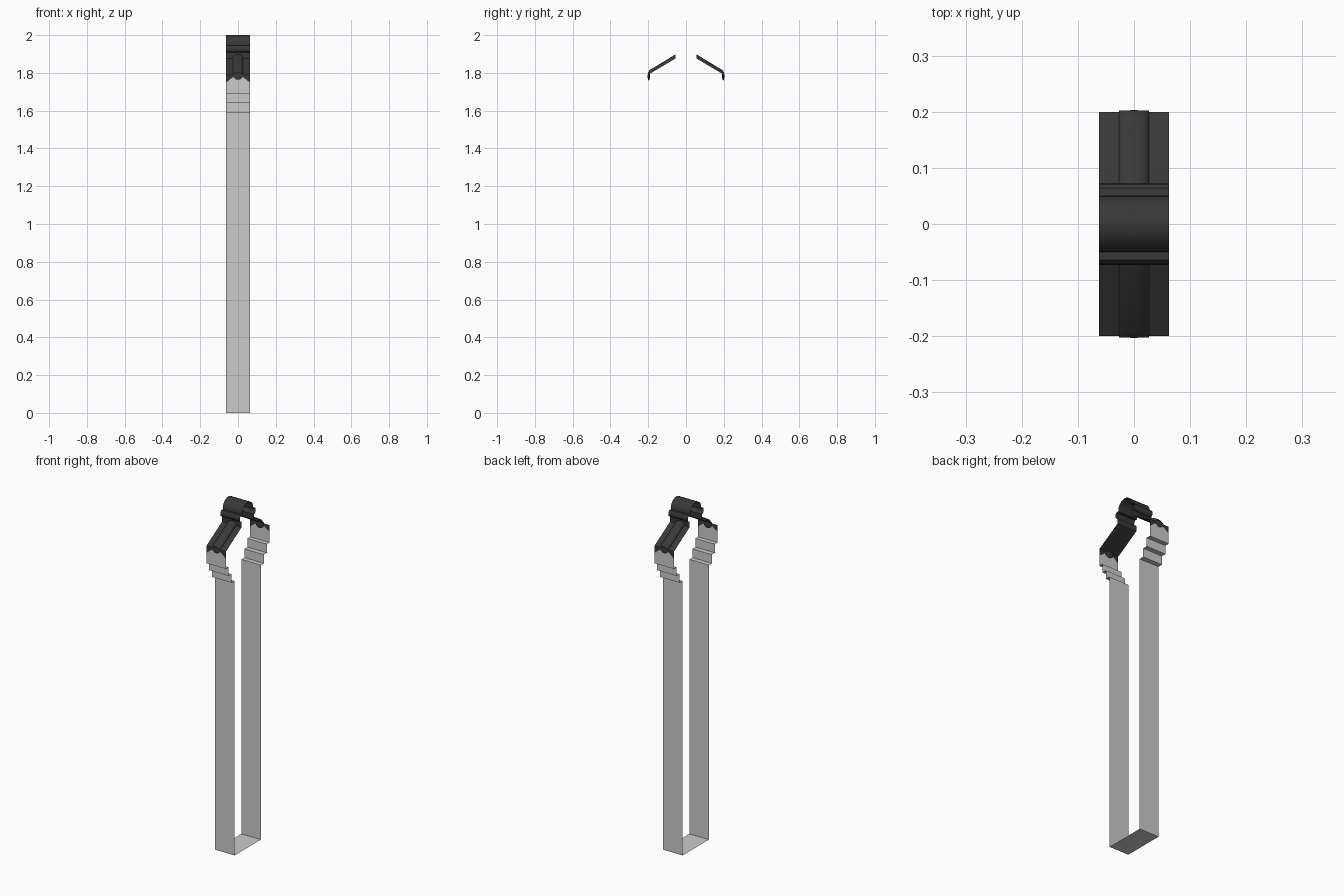
import bpy, bmesh, math

if "Cube" in bpy.data.objects:
    bpy.data.objects.remove(bpy.data.objects["Cube"])

W = 0.0625  # half width of the ribbon
dark = bpy.data.materials.new("dark_metal")
dark.diffuse_color = (0.04, 0.04, 0.04, 1)
dark.use_nodes = True
dark.node_tree.nodes["Principled BSDF"].inputs["Base Color"].default_value = dark.diffuse_color


def make(name, verts, faces, mat=None, smooth=False):
    me = bpy.data.meshes.new(name)
    me.from_pydata(verts, [], faces)
    bm = bmesh.new()
    bm.from_mesh(me)
    bmesh.ops.recalc_face_normals(bm, faces=bm.faces)
    bm.to_mesh(me)
    bm.free()
    ob = bpy.data.objects.new(name, me)
    bpy.context.collection.objects.link(ob)
    if mat:
        me.materials.append(mat)
    if smooth:
        bpy.ops.object.select_all(action='DESELECT')
        ob.select_set(True)
        bpy.context.view_layer.objects.active = ob
        bpy.ops.object.shade_smooth_by_angle(angle=math.radians(35))
    return ob


def ribbon(name, profile, mat=None, smooth=False):
    """Single-sheet strip: a (y, z) profile swept across the width."""
    verts = [(x, y, z) for y, z in profile for x in (-W, W)]
    faces = [(2*i, 2*i+1, 2*i+3, 2*i+2) for i in range(len(profile)-1)]
    return make(name, verts, faces, mat, smooth)


def mirrored(half):
    return [(-y, z) for y, z in half] + half[::-1]


# Grey U-shaped body with stepped shoulders
steps = [(0.2, 1.75), (0.2, 1.69), (0.175, 1.69), (0.175, 1.64),
         (0.1475, 1.64), (0.1475, 1.59), (0.12, 1.59), (0.12, 0)]
ribbon("body_strip", mirrored(steps))

# Dark cap: slopes, neck, rolled lip and round top
cap = [(0.2, 1.79), (0.056, 1.876), (0.056, 1.908), (0.066, 1.911),
       (0.072, 1.918), (0.073, 1.928), (0.071, 1.938), (0.064, 1.945), (0.05, 1.945)]
cap += [(0.05*math.cos(math.pi/2*i/8), 1.95 + 0.05*math.sin(math.pi/2*i/8))
        for i in range(9)]
ribbon("cap_strip", mirrored(cap[:-1] + [(0, 2.0)]), dark, True)

for s, side in ((-1, "front"), (1, "back")):
    y = s*0.2
    # Panel between shoulder and slope: grey peak, dark hanging corners
    low = [(-W, y, 1.75), (-0.03, y, 1.775), (0.03, y, 1.775), (W, y, 1.75)]
    make(side + "_peak", low, [(0, 1, 2, 3)])
    top = [(x, y, 1.79) for x in (-W, -0.03, 0.03, W)]
    make(side + "_corner_trim", low + top,
         [(0, 1, 5, 4), (1, 2, 6, 5), (2, 3, 7, 6)], dark)

    # Raised rib running down the slope
    n = 12
    verts = []
    for yy, zz, h in ((0.056, 1.876, 0.022), (0.192, 1.795, 0.02),
                      (0.202, 1.787, 0.014), (0.203, 1.775, 0.012)):
        for i in range(n+1):
            a = math.pi*i/n
            verts.append((0.027*math.cos(a), s*yy, zz + h*math.sin(a)**0.8
                          if 0 < i < n else zz))
    m = n + 1
    faces = [(r*m+i, r*m+i+1, (r+1)*m+i+1, (r+1)*m+i)
             for r in range(2) for i in range(n)]
    faces.append(tuple(range(2*m, 3*m)))
    make(side + "_rib", verts[:3*m], faces, dark, True)

    # Rounded tip of the rib hanging over the panel
    bpy.ops.mesh.primitive_uv_sphere_add(segments=16, ring_count=8, radius=1,
                                         location=(0, s*0.197, 1.782))
    tip = bpy.context.object
    tip.name = side + "_rib_tip"
    tip.scale = (0.026, 0.006, 0.022)
    tip.data.materials.append(dark)
    bpy.ops.object.shade_smooth_by_angle()
